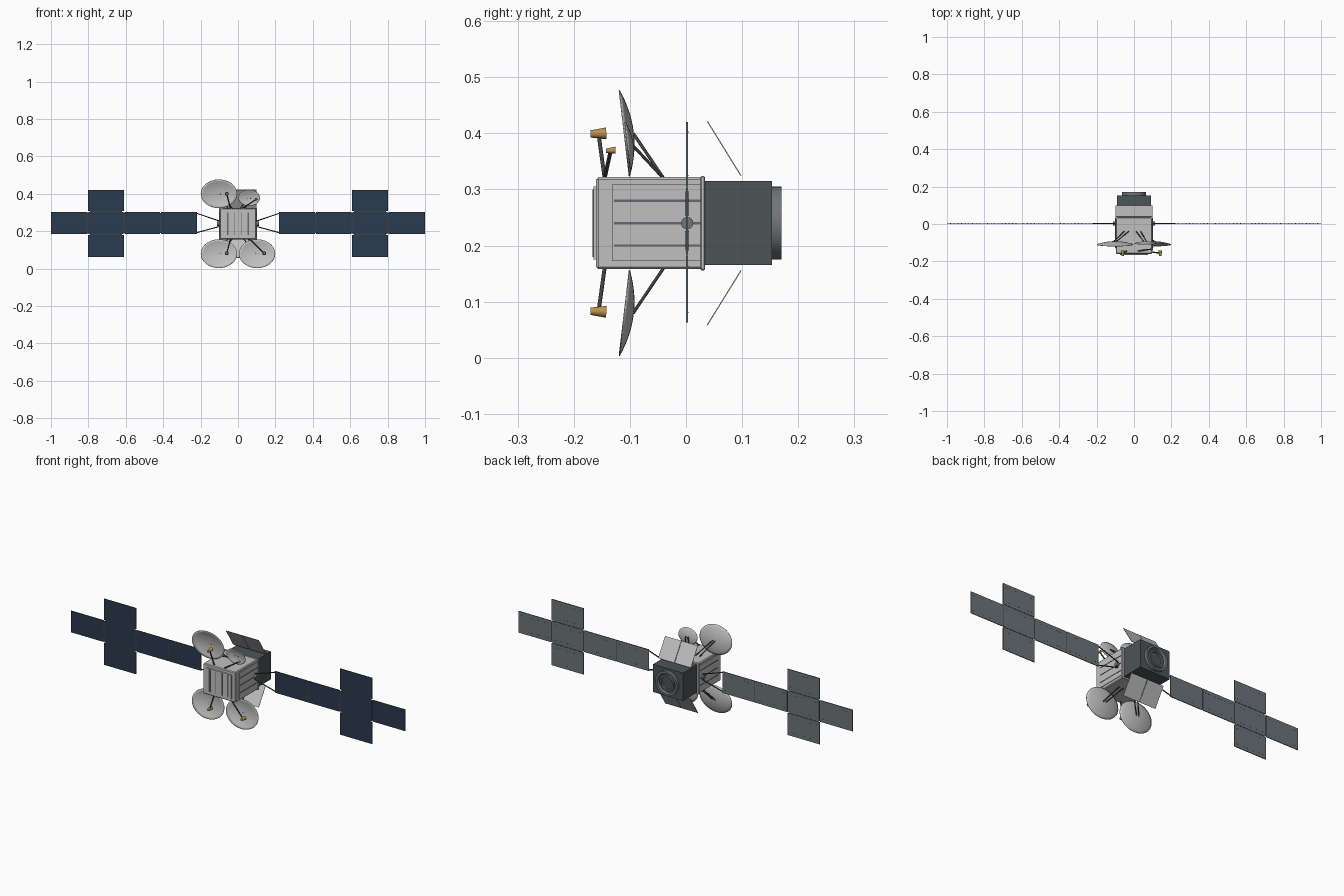
import bpy, bmesh, math
from mathutils import Vector, Matrix

cube = bpy.data.objects.get("Cube")
if cube:
    bpy.data.objects.remove(cube, do_unlink=True)


def material(name, r, g, b):
    m = bpy.data.materials.new(name)
    m.use_nodes = True
    m.diffuse_color = (r, g, b, 1)
    m.node_tree.nodes["Principled BSDF"].inputs["Base Color"].default_value = (r, g, b, 1)
    return m


LIGHT = material("light grey hull", 0.52, 0.53, 0.52)
DARK = material("dark slate", 0.07, 0.09, 0.095)
NAVY = material("navy cells", 0.024, 0.043, 0.078)
BACK = material("panel backing grey", 0.15, 0.175, 0.19)
STRUT = material("strut charcoal", 0.05, 0.055, 0.06)
STRIPE = material("stripe grey", 0.13, 0.14, 0.16)
STEEL = material("nozzle steel", 0.17, 0.18, 0.19)
GOLD = material("gold horn", 0.5, 0.28, 0.08)
MID = 0.24  # height of the body axis


def finish(name, bm, mats, smooth=False):
    bmesh.ops.recalc_face_normals(bm, faces=bm.faces[:])
    mesh = bpy.data.meshes.new(name)
    bm.to_mesh(mesh)
    bm.free()
    ob = bpy.data.objects.new(name, mesh)
    bpy.context.collection.objects.link(ob)
    for m in mats:
        mesh.materials.append(m)
    if smooth:
        bpy.ops.object.select_all(action="DESELECT")
        ob.select_set(True)
        bpy.context.view_layer.objects.active = ob
        bpy.ops.object.shade_smooth_by_angle(angle=math.radians(40))
    return ob


def add_box(bm, x, y, z):
    """Add a box given its (low, high) range on each axis."""
    lo, hi = Vector((x[0], y[0], z[0])), Vector((x[1], y[1], z[1]))
    mat = Matrix.Translation((lo + hi) / 2) @ Matrix.Diagonal((*(hi - lo), 1))
    return bmesh.ops.create_cube(bm, size=1, matrix=mat)["verts"]


def box(name, x, y, z, mat, bevel=0):
    bm = bmesh.new()
    add_box(bm, x, y, z)
    if bevel:
        bmesh.ops.bevel(bm, geom=bm.edges[:], offset=bevel, segments=1, affect="EDGES")
    return finish(name, bm, [mat])


def rod(name, a, b, r1, mat, r2=None, sides=10):
    """Straight round bar or cone from a to b."""
    a, b = Vector(a), Vector(b)
    turn = (b - a).to_track_quat("Z", "Y").to_matrix().to_4x4()
    bm = bmesh.new()
    bmesh.ops.create_cone(bm, cap_ends=True, segments=sides, radius1=r1,
                          radius2=r1 if r2 is None else r2, depth=(b - a).length,
                          matrix=Matrix.Translation((a + b) / 2) @ turn)
    return finish(name, bm, [mat], True)


def lathe(name, profile, mat, sides=40):
    """Spin (radius, y) points around the body axis."""
    bm = bmesh.new()
    vs = [bm.verts.new((r, y, 0)) for r, y in profile]
    edges = [bm.edges.new(p) for p in zip(vs, vs[1:])]
    bmesh.ops.spin(bm, geom=vs + edges, cent=(0, 0, 0), axis=(0, 1, 0),
                   angle=math.tau, steps=sides)
    bmesh.ops.remove_doubles(bm, verts=bm.verts[:], dist=1e-5)
    bmesh.ops.translate(bm, verts=bm.verts[:], vec=(0, 0, MID))
    return finish(name, bm, [mat], True)


# Main body, collar and rear service box
box("main_body", (-0.097, 0.097), (-0.16, 0.03), (0.158, 0.322), LIGHT, 0.004)
box("rear_collar", (-0.102, 0.102), (0.026, 0.034), (0.156, 0.324), LIGHT, 0.002)
box("service_box", (-0.09, 0.09), (0.034, 0.153), (0.165, 0.315), DARK)
box("front_plate", (-0.075, 0.075), (-0.165, -0.158), (0.175, 0.305), LIGHT)

# Front slats
bm = bmesh.new()
for x, w in ((-0.055, 0.005), (-0.02, 0.002), (0.02, 0.002), (0.055, 0.005)):
    add_box(bm, (x - w, x + w), (-0.167, -0.164), (0.18, 0.30))
finish("front_slats", bm, [STRIPE])

# Side plates with long slats
for side, s in (("left", 1), ("right", -1)):
    span = lambda a, b: tuple(sorted((s * a, s * b)))
    box(side + "_side_plate", span(0.095, 0.1), (-0.132, 0.027), (0.173, 0.309), LIGHT)
    bm = bmesh.new()
    for z in (0.2, 0.24, 0.28):
        add_box(bm, span(0.099, 0.1015), (-0.128, 0.026), (z - 0.002, z + 0.002))
    finish(side + "_side_slats", bm, [STRIPE])

# Rear nozzle
lathe("nozzle_ring", [(0.065, 0.15), (0.065, 0.17), (0.054, 0.17), (0.05, 0.157)], STEEL)
lathe("nozzle_well", [(0.053, 0.157), (0.042, 0.156), (0.0, 0.156)], DARK)
lathe("nozzle_inner_ring", [(0.042, 0.155), (0.042, 0.165), (0.034, 0.165), (0.034, 0.155)], STEEL)

# Slanted radiator flaps, each in two halves
for name, s in (("upper", 1), ("lower", -1)):
    bm = bmesh.new()
    length = math.hypot(0.06, 0.097)
    for x in ((-0.098, -0.001), (0.001, 0.098)):
        add_box(bm, x, (-0.001, 0.001), (-length / 2, length / 2))
    tilt = Matrix.Rotation(s * math.atan2(0.06, 0.097), 4, "X")
    bmesh.ops.transform(bm, verts=bm.verts[:],
                        matrix=Matrix.Translation((0, 0.068, MID + s * 0.133)) @ tilt)
    finish(name + "_radiator_flap", bm, [LIGHT])

# Solar wings: navy cells on the front, grey backing with rivet rows behind
ARRAY = [(0.22, 0.412, 0.186, 0.302), (0.417, 0.608, 0.186, 0.302),
         (0.613, 0.80, 0.186, 0.302), (0.805, 1.0, 0.186, 0.302),
         (0.61, 0.802, 0.307, 0.42), (0.61, 0.802, 0.063, 0.181)]
for side, s in (("left", 1), ("right", -1)):
    panels, rivets, hinges = bmesh.new(), bmesh.new(), bmesh.new()
    for x0, x1, z0, z1 in ARRAY:
        xs = sorted((s * x0, s * x1))
        add_box(panels, xs, (0.0, 0.004), (z0, z1))
        for z in (z0 + 0.018, z1 - 0.018):
            for i in range(9):
                x = xs[0] + (i + 1) * (xs[1] - xs[0]) / 10
                add_box(rivets, (x - 0.002, x + 0.002), (0.003, 0.0045), (z - 0.001, z + 0.001))
    for f in panels.faces:
        f.material_index = 0 if f.normal.y < -0.5 else 1
    for x in (0.4145, 0.6105, 0.8025):
        add_box(hinges, sorted((s * (x - 0.004), s * (x + 0.004))), (0.001, 0.003), (0.19, 0.298))
    for z in (0.184, 0.3045):
        add_box(hinges, sorted((s * 0.62, s * 0.792)), (0.001, 0.003), (z - 0.004, z + 0.004))
    finish(side + "_solar_panels", panels, [NAVY, BACK])
    finish(side + "_panel_rivets", rivets, [STRUT])
    finish(side + "_panel_hinges", hinges, [STRUT])
    # Yoke holding the wing
    rod(side + "_wing_pivot", (s * 0.095, 0.002, MID), (s * 0.112, 0.002, MID), 0.011, STEEL, sides=16)
    for name, v in (("upper", 1), ("lower", -1)):
        rod(f"{side}_{name}_yoke", (s * 0.1, 0.002, MID + v * 0.015),
            (s * 0.222, 0.002, MID + 0.004 + v * 0.052), 0.0028, STRUT)


def dish(name, x, y, z, rx, rz, depth, tilt):
    """Shallow oval bowl opening towards the front."""
    bm = bmesh.new()
    steps, sides = 7, 40
    rings = []
    for k in range(1, steps + 1):
        t = k / steps
        rings.append([bm.verts.new((rx * t * math.cos(a), depth * (1 - t * t), rz * t * math.sin(a)))
                      for a in (math.tau * i / sides for i in range(sides))])
    hub = bm.verts.new((0, depth, 0))
    for i in range(sides):
        j = (i + 1) % sides
        bm.faces.new((hub, rings[0][i], rings[0][j]))
        for a, b in zip(rings, rings[1:]):
            bm.faces.new((a[i], b[i], b[j], a[j]))
    bmesh.ops.transform(bm, verts=bm.verts[:], matrix=Matrix.Translation((x, y, z))
                        @ Matrix.Rotation(tilt, 4, "X"))
    ob = finish(name, bm, [LIGHT], True)
    thick = ob.modifiers.new("thickness", "SOLIDIFY")
    thick.thickness = 0.002
    thick.offset = 0


# Dishes with feed horns and braces: centre, radii, horn, arm foot, horn scale
SETS = [
    ("upper_right", (-0.102, -0.11, 0.40), (0.097, 0.077), (-0.06, -0.156, 0.4), (-0.04, -0.145), 1),
    ("upper_left", (0.06, -0.104, 0.378), (0.057, 0.043), (0.097, -0.134, 0.37), (0.02, -0.145), 0.6),
    ("lower_right", (-0.102, -0.11, 0.08), (0.097, 0.077), (-0.06, -0.156, 0.082), (-0.04, -0.145), 1),
    ("lower_left", (0.102, -0.11, 0.08), (0.097, 0.077), (0.14, -0.156, 0.082), (0.06, -0.145), 1),
]
for name, c, r, horn, foot, k in SETS:
    s = 1 if c[2] > MID else -1
    dish(name + "_dish", *c, *r, 0.016 * k, s * math.radians(6.7))
    base = MID + s * 0.08
    hx, hy, hz = horn
    rod(name + "_feed_arm", (*foot, base), horn, 0.0035, STRUT)
    rod(name + "_feed_horn", (hx, hy - 0.014 * k, hz - s * 0.001), (hx, hy + 0.014 * k, hz),
        0.0065 * k, GOLD, 0.0105 * k, 16)
    # Pair of braces behind the dish
    for tag, d in (("inner", 0.012), ("outer", -0.012)):
        side = math.copysign(1, c[0])
        rod(f"{name}_{tag}_brace", (c[0] - side * d * 0.6, c[1] + 0.016 * k, c[2]),
            (c[0] * 0.4 - side * d, -0.04, base), 0.0028, STRUT)
